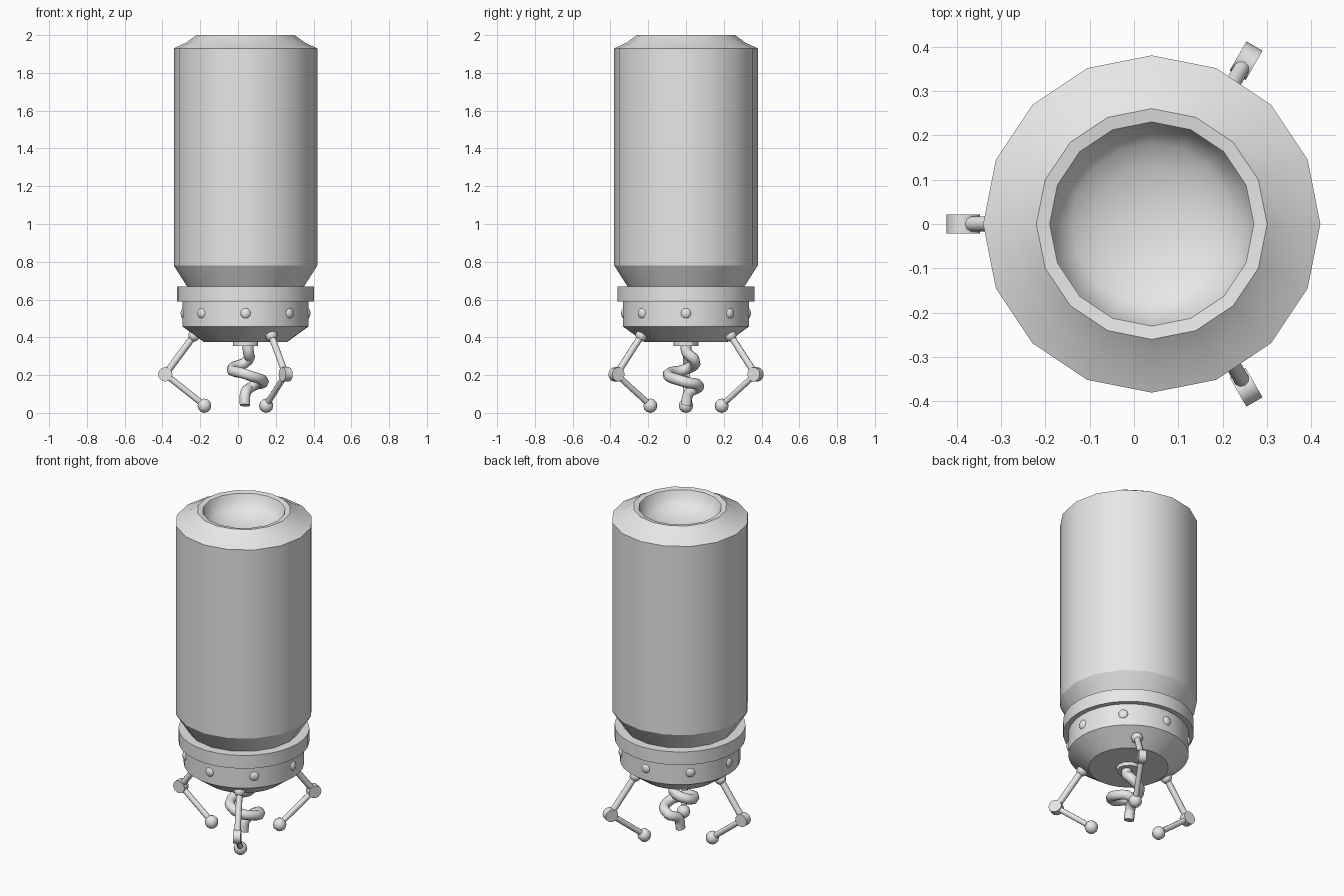
import bpy, math
from mathutils import Vector

if "Cube" in bpy.data.objects:
    bpy.data.objects.remove(bpy.data.objects["Cube"])

CX = 0.04  # main axis sits slightly off centre because of the single left leg
grey = bpy.data.materials.new("light grey")
grey.diffuse_color = (0.8, 0.8, 0.8, 1)
grey.use_nodes = True
grey.node_tree.nodes["Principled BSDF"].inputs["Base Color"].default_value = grey.diffuse_color


def finish(ob, name, angle=30):
    ob.name = name
    ob.data.materials.clear()
    ob.data.materials.append(grey)
    bpy.ops.object.select_all(action='DESELECT')
    ob.select_set(True)
    bpy.context.view_layer.objects.active = ob
    bpy.ops.object.shade_smooth_by_angle(angle=math.radians(angle))
    return ob


def lathe(name, profile, sides):
    """Revolve (radius, z) points, bottom outside first; radius 0 closes to a pole."""
    verts, rings, faces = [], [], []
    for r, z in profile:
        n = 1 if r == 0 else sides
        rings.append([len(verts) + i for i in range(n)])
        for i in range(n):
            a = 2 * math.pi * i / sides
            verts.append((CX + r * math.cos(a), r * math.sin(a), z))
    for lo, hi in zip(rings, rings[1:]):
        for i in range(sides):
            j = (i + 1) % sides
            if len(lo) == 1:
                faces.append((lo[0], hi[j], hi[i]))
            elif len(hi) == 1:
                faces.append((lo[i], lo[j], hi[0]))
            else:
                faces.append((lo[i], lo[j], hi[j], hi[i]))
    me = bpy.data.meshes.new(name)
    me.from_pydata(verts, [], faces)
    ob = bpy.data.objects.new(name, me)
    bpy.context.collection.objects.link(ob)
    return finish(ob, name)


def ball(name, pos, r, scale=(1, 1, 1), turn=0, seg=10, rings=6):
    bpy.ops.mesh.primitive_uv_sphere_add(segments=seg, ring_count=rings, radius=r,
                                         location=pos, rotation=(0, 0, turn))
    ob = bpy.context.object
    ob.scale = scale
    return finish(ob, name, 60)


def rod(name, a, b, r, sides=10):
    a, b = Vector(a), Vector(b)
    d = b - a
    bpy.ops.mesh.primitive_cylinder_add(vertices=sides, radius=r, depth=d.length,
                                        location=(a + b) / 2)
    ob = bpy.context.object
    ob.rotation_euler = d.to_track_quat('Z', 'Y').to_euler()
    return finish(ob, name, 50)


# Tank body with tapered foot, sloped shoulder, rim and dished top
bowl = [(0.225 * math.cos(t), 1.985 - 0.11 * math.sin(t))
        for t in (math.pi / 2 * i / 5 for i in range(5))]
lathe("tank_body", [(0, 0.64), (0.29, 0.64), (0.31, 0.67), (0.38, 0.78), (0.38, 1.93),
                    (0.315, 1.96), (0.26, 2.0), (0.23, 1.995)] + bowl + [(0, 1.875)], 16)

# Collar, riveted drum with conical underside, and tail socket
lathe("collar", [(0, 0.59), (0.362, 0.59), (0.362, 0.67), (0, 0.67)], 32)
lathe("lower_drum", [(0, 0.375), (0.22, 0.375), (0.333, 0.457), (0.333, 0.60), (0, 0.60)], 32)
lathe("tail_socket", [(0, 0.353), (0.066, 0.353), (0.066, 0.38), (0, 0.38)], 12)

# Rivets around the drum
for i in range(8):
    a = math.pi / 4 * i
    ball("rivet", (CX + 0.328 * math.cos(a), 0.328 * math.sin(a), 0.527),
         0.028, (0.6, 1, 1), a)

# Three jointed legs
for a in (math.pi, math.pi / 3, -math.pi / 3):
    def at(r, z, side=0):
        return (CX + r * math.cos(a) - side * math.sin(a),
                r * math.sin(a) + side * math.cos(a), z)
    ball("hip_joint", at(0.272, 0.41), 0.033, turn=a)
    rod("upper_leg", at(0.272, 0.41), at(0.425, 0.204), 0.018)
    rod("knee_joint", at(0.425, 0.204, -0.021), at(0.425, 0.204, 0.021), 0.038, 12)
    rod("lower_leg", at(0.425, 0.204), at(0.218, 0.04), 0.016)
    ball("foot", at(0.218, 0.038), 0.038, turn=a)

# Corkscrew tail
path = [(0.05, 0, 0.37), (0.055, 0.005, 0.32), (0.055, 0.045, 0.28), (-0.03, 0.01, 0.235),
        (0.04, -0.095, 0.205), (0.135, -0.01, 0.165), (0.075, 0.068, 0.14),
        (0.04, 0.015, 0.105), (0.037, 0, 0.04)]
cu = bpy.data.curves.new("tail", 'CURVE')
cu.dimensions = '3D'
cu.bevel_depth = 0.029
cu.bevel_resolution = 2
cu.resolution_u = 4
cu.use_fill_caps = True
sp = cu.splines.new('BEZIER')
sp.bezier_points.add(len(path) - 1)
for p, co in zip(sp.bezier_points, path):
    p.co = co
    p.handle_left_type = p.handle_right_type = 'AUTO'
tail = bpy.data.objects.new("tail", cu)
bpy.context.collection.objects.link(tail)
bpy.context.view_layer.objects.active = tail
tail.select_set(True)
bpy.ops.object.select_all(action='DESELECT')
tail.select_set(True)
bpy.ops.object.convert(target='MESH')
finish(bpy.context.object, "corkscrew_tail", 50)
